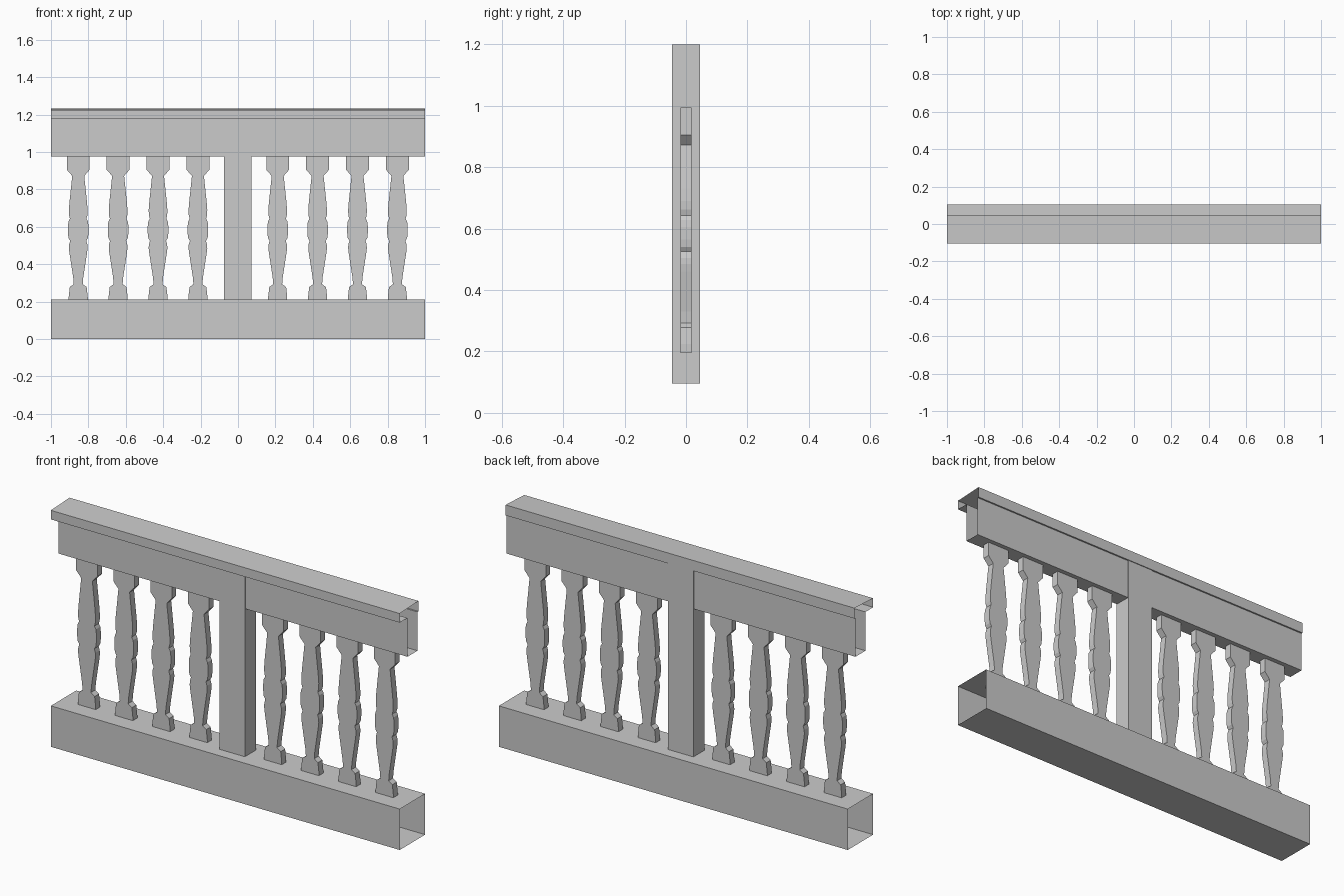
import bpy

if "Cube" in bpy.data.objects:
    bpy.data.objects.remove(bpy.data.objects["Cube"])


def make_mesh(name, verts, faces):
    me = bpy.data.meshes.new(name)
    me.from_pydata(verts, [], faces)
    me.update()
    ob = bpy.data.objects.new(name, me)
    bpy.context.collection.objects.link(ob)
    return ob


def prism(name, outline, axis, lo, hi, caps=True):
    """Sweep a 2D outline along x (outline = y,z) or along y (outline = x,z)."""
    n = len(outline)

    def point(p, d):
        return (d, p[0], p[1]) if axis == 'x' else (p[0], d, p[1])

    verts = [point(p, d) for d in (lo, hi) for p in outline]
    # outlines run counter-clockwise; sweep direction decides the winding
    faces = [(i, (i + 1) % n, (i + 1) % n + n, i + n) for i in range(n)]
    if caps:
        faces += [tuple(range(n - 1, -1, -1)), tuple(range(n, 2 * n))]
    if axis == 'y':
        faces = [f[::-1] for f in faces]
    return make_mesh(name, verts, faces)


# Base beam: four-sided tube with open ends
prism("base_beam", [(-.104, 0), (.104, 0), (.104, .212), (-.104, .212)],
      'x', -1, 1, caps=False)

# Handrail: T-shaped section with open ends, cap overhanging to the front
prism("handrail", [(-.041, .977), (.041, .977), (.041, 1.178), (.049, 1.178),
                   (.049, 1.232), (-.104, 1.225), (-.104, 1.178), (-.041, 1.178)],
      'x', -1, 1, caps=False)

# Central post, sunk into both beams
prism("post", [(-.074, .095), (.071, .095), (.071, 1.2), (-.074, 1.2)],
      'y', -.045, .045)

# Flat-cut balusters: half profile (half width, z), mirrored
half = [(.051, .195), (.051, .225), (.045, .278), (.024, .293), (.027, .33),
        (.047, .46), (.050, .485), (.049, .505), (.043, .525), (.052, .540),
        (.055, .565), (.055, .605), (.052, .628), (.044, .643), (.049, .662),
        (.050, .69), (.047, .73), (.032, .872), (.061, .905), (.061, .995)]
outline = half + [(-w, z) for w, z in reversed(half)]
for i in range(-4, 5):
    if i:
        ob = prism(f"baluster_{i + 4}", outline, 'y', -.018, .018)
        ob.location.x = -.001 + .2133 * i
